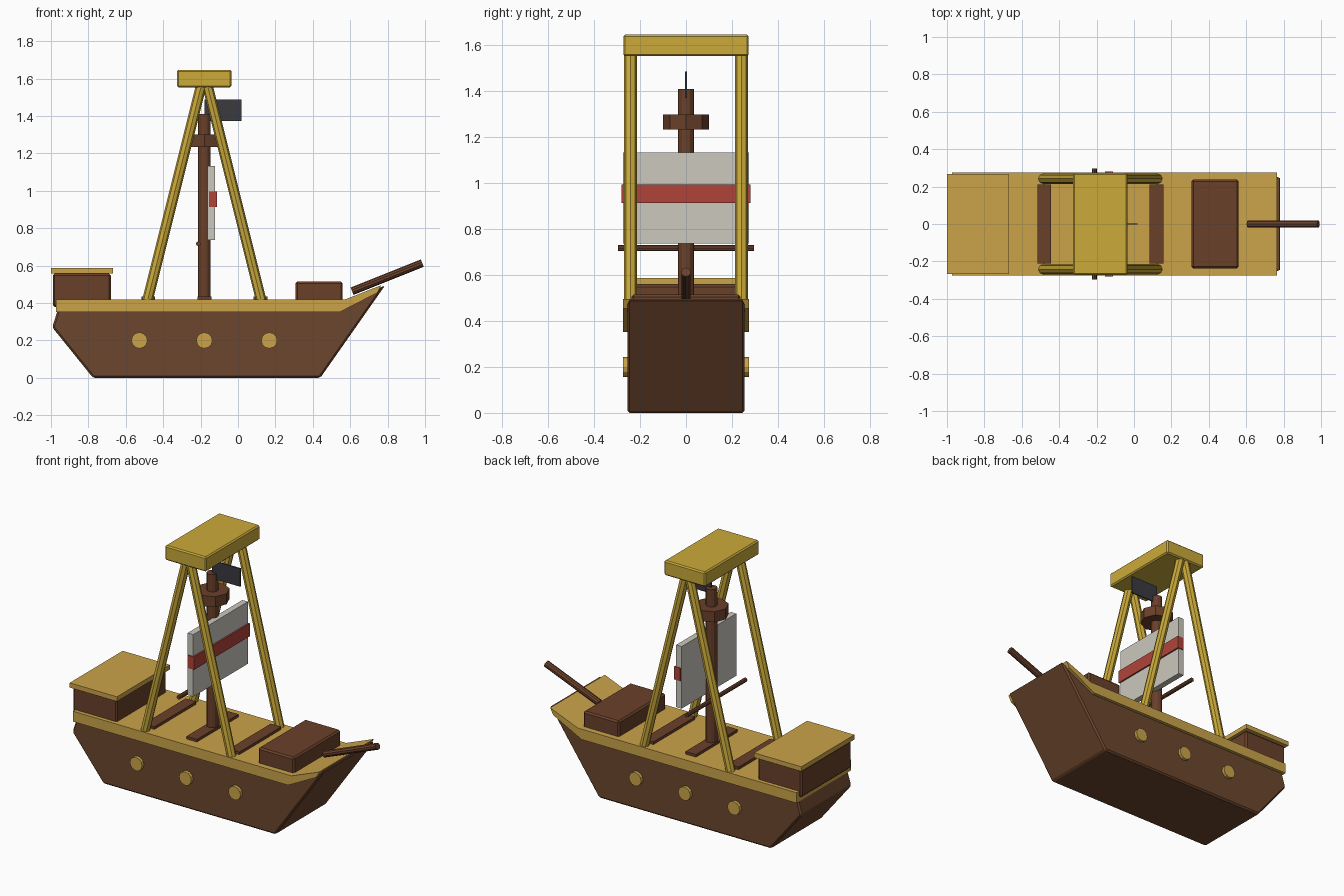
import bpy, bmesh, math
from mathutils import Vector

if "Cube" in bpy.data.objects:
    bpy.data.objects.remove(bpy.data.objects["Cube"])


def material(name, r, g, b):
    lin = [((c / 255 + 0.055) / 1.055) ** 2.4 for c in (r, g, b)]
    m = bpy.data.materials.new(name)
    m.diffuse_color = (*lin, 1)
    m.use_nodes = True
    m.node_tree.nodes["Principled BSDF"].inputs["Base Color"].default_value = m.diffuse_color
    return m


BROWN = material("hull_brown", 108, 70, 45)
WOOD = material("dark_wood", 106, 64, 42)
GOLD = material("deck_gold", 203, 164, 74)
YELLOW = material("frame_yellow", 203, 170, 58)
GREY = material("sail_grey", 203, 200, 190)
RED = material("stripe_red", 176, 68, 58)
BLACK = material("flag_black", 58, 58, 64)


def finish(name, bm, mat, bevel=0):
    bmesh.ops.recalc_face_normals(bm, faces=bm.faces)
    me = bpy.data.meshes.new(name)
    bm.to_mesh(me)
    bm.free()
    me.materials.append(mat)
    ob = bpy.data.objects.new(name, me)
    bpy.context.collection.objects.link(ob)
    if bevel:
        mod = ob.modifiers.new("soft_edges", 'BEVEL')
        mod.width = bevel
        mod.segments = 1
    return ob


def prism(name, profile, half_y, mat, bevel=0):
    """Side profile (x, z) extruded symmetrically along y."""
    bm = bmesh.new()
    face = bm.faces.new([bm.verts.new((x, -half_y, z)) for x, z in profile])
    ext = bmesh.ops.extrude_face_region(bm, geom=[face])
    verts = [v for v in ext["geom"] if isinstance(v, bmesh.types.BMVert)]
    bmesh.ops.translate(bm, vec=(0, 2 * half_y, 0), verts=verts)
    return finish(name, bm, mat, bevel)


def box(name, x0, x1, half_y, z0, z1, mat, bevel=0):
    return prism(name, [(x0, z0), (x1, z0), (x1, z1), (x0, z1)], half_y, mat, bevel)


def rod(name, a, b, radius, sides, mat):
    a, b = Vector(a), Vector(b)
    bm = bmesh.new()
    bmesh.ops.create_cone(bm, cap_ends=True, segments=sides, radius1=radius,
                          radius2=radius, depth=(b - a).length)
    ob = finish(name, bm, mat)
    ob.location = (a + b) / 2
    ob.rotation_euler = (b - a).to_track_quat('Z', 'Y').to_euler()
    return ob


# Hull and deck band
prism("hull", [(-0.775, 0), (0.44, 0), (0.787, 0.495), (0.56, 0.395),
               (-0.965, 0.395), (-0.965, 0.36), (-0.993, 0.27)], 0.255, BROWN, 0.01)
prism("deck", [(-0.972, 0.352), (0.545, 0.352), (0.745, 0.455), (0.765, 0.495),
               (0.57, 0.418), (-0.972, 0.418)], 0.275, GOLD)

# Portholes on both sides
for i, x in enumerate((-0.527, -0.18, 0.167)):
    rod(f"portholes_{i}", (x, -0.275, 0.2), (x, 0.275, 0.2), 0.043, 12, GOLD)

# Stern cabin with roof, bow locker
box("stern_cabin", -0.99, -0.68, 0.25, 0.38, 0.558, WOOD, 0.01)
box("cabin_roof", -1.0, -0.667, 0.267, 0.558, 0.588, GOLD)
box("bow_locker", 0.307, 0.56, 0.238, 0.4, 0.515, WOOD, 0.01)
rod("bowsprit", (0.61, 0, 0.463), (0.985, 0, 0.613), 0.021, 10, WOOD)

# Deck planks under mast and legs
for i, x in enumerate((-0.48, -0.18, 0.12)):
    box(f"deck_plank_{i}", x - 0.037, x + 0.037, 0.21, 0.41, 0.435, WOOD)

# Mast, crow's nest, yard
rod("mast", (-0.18, 0, 0.41), (-0.18, 0, 1.41), 0.034, 12, WOOD)
rod("lookout_ring", (-0.18, 0, 1.233), (-0.18, 0, 1.3), 0.1, 8, WOOD)
rod("yard", (-0.212, -0.297, 0.717), (-0.212, 0.297, 0.717), 0.013, 8, WOOD)

# Sail, stripe and flag
box("sail", -0.162, -0.123, 0.275, 0.737, 1.133, GREY)
box("sail_stripe", -0.156, -0.113, 0.281, 0.913, 0.995, RED)
box("flag", -0.18, 0.018, 0.004, 1.372, 1.487, BLACK)

# A-frame legs and top canopy
for side, y in (("front", -0.242), ("back", 0.242)):
    for end, s in (("stern", -1), ("bow", 1)):
        rod(f"{side}_{end}_leg", (-0.18 + s * 0.305, y, 0.41),
            (-0.18 + s * 0.015, y, 1.57), 0.028, 8, YELLOW)
box("top_canopy", -0.325, -0.035, 0.273, 1.553, 1.647, YELLOW, 0.008)
